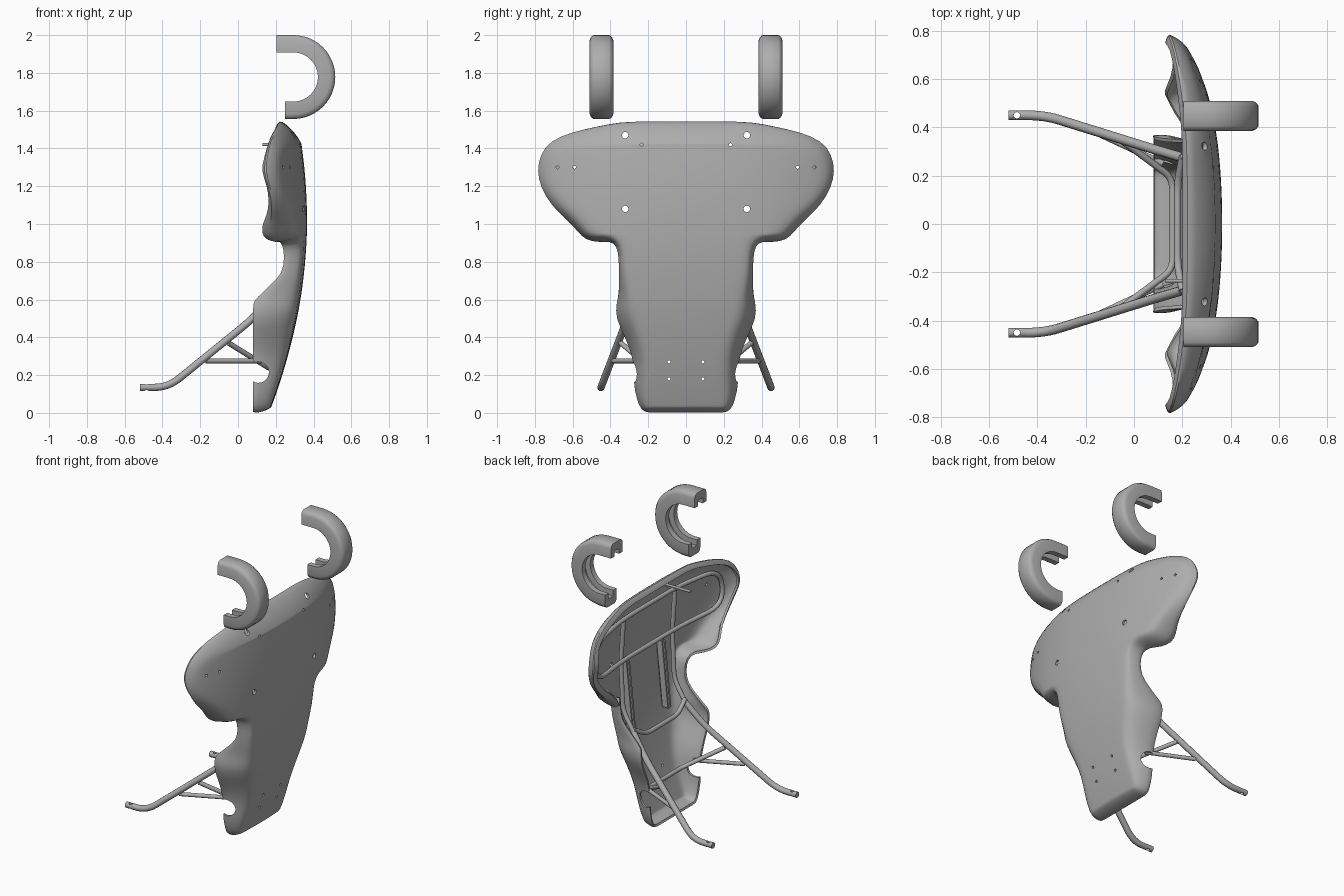
import bpy, bmesh, math
from mathutils import Vector, Matrix

cube = bpy.data.objects.get("Cube")
if cube:
    bpy.data.objects.remove(cube, do_unlink=True)

grey = bpy.data.materials.new("plain_grey")
grey.use_nodes = True
tone = (0.42, 0.42, 0.42, 1)
grey.diffuse_color = tone
grey.node_tree.nodes["Principled BSDF"].inputs["Base Color"].default_value = tone


def select_only(ob):
    bpy.ops.object.select_all(action='DESELECT')
    ob.select_set(True)
    bpy.context.view_layer.objects.active = ob


def finish(ob, angle=35):
    select_only(ob)
    if not ob.data.materials:
        ob.data.materials.append(grey)
    bpy.ops.object.shade_smooth_by_angle(angle=math.radians(angle))


def mesh_object(name, bm):
    me = bpy.data.meshes.new(name)
    bm.to_mesh(me)
    bm.free()
    ob = bpy.data.objects.new(name, me)
    bpy.context.collection.objects.link(ob)
    return ob


def apply_modifier(ob, kind, **settings):
    select_only(ob)
    mod = ob.modifiers.new(kind.lower(), kind)
    for key, value in settings.items():
        setattr(mod, key, value)
    bpy.ops.object.modifier_apply(modifier=mod.name)


def cut(ob, rods):
    """Subtract cylinders given as (centre, axis, radius, length)."""
    bm = bmesh.new()
    for centre, axis, radius, length in rods:
        turn = Vector((0, 0, 1)).rotation_difference(Vector(axis)).to_matrix().to_4x4()
        bmesh.ops.create_cone(bm, cap_ends=True, segments=20, radius1=radius, radius2=radius,
                              depth=length, matrix=Matrix.Translation(centre) @ turn)
    cutter = mesh_object("hole_cutter", bm)
    cutter.hide_render = True
    apply_modifier(ob, 'BOOLEAN', operation='DIFFERENCE', object=cutter, solver='EXACT')
    bpy.data.objects.remove(cutter, do_unlink=True)


def face_x(y, z):
    """Outer face of the domed backrest."""
    return 0.366 - 0.19 * (z - 1.03) ** 2 - 0.14 * y ** 2 - 0.2 * y ** 4


# Backrest shell: half outline as (y, z, x of the rear rim, width of the rounded border)
outline = [(.2, 0, .08, .03), (.24, .01, .08, .035), (.265, .08, .08, .05), (.282, .16, .08, .07),
           (.275, .27, .08, .07), (.32, .39, .08, .08), (.378, .5, .08, .09),
           (.37, .585, .078, .07), (.362, .61, .1, .06), (.356, .67, .165, .045), (.356, .74, .238, .035),
           (.358, .82, .245, .035), (.368, .885, .24, .035), (.4, .905, .21, .035),
           (.46, .9, .165, .04), (.535, .91, .135, .045), (.575, .955, .12, .05), (.635, 1.02, .155, .055),
           (.715, 1.09, .165, .06), (.775, 1.19, .155, .06), (.795, 1.28, .12, .06),
           (.778, 1.37, .14, .065), (.725, 1.447, .155, .07), (.6, 1.498, .175, .09),
           (.47, 1.525, .19, .11), (.35, 1.552, .2, .14), (.2, 1.553, .2, .15)]
# Border rings: share of the border width, share of the depth
RINGS = ((0, .16), (.17, .48), (.5, .83), (1, 1))


def shell_rings():
    rings = [[] for _ in range(len(RINGS) + 1)]
    last = len(outline) - 1
    for i, (y, z, rim, reach) in enumerate(outline):
        before = outline[i - 1] if i else (-y, z)
        after = outline[i + 1] if i < last else (-y, z)
        along = Vector((after[0] - before[0], after[1] - before[1])).normalized()
        lip = .006 + .034 * min(1, max(0, (z - .89) / .05))
        steps = [(lip, 0)] + [(reach * k, d) for k, d in RINGS]
        for ring, (inset, d) in zip(rings, steps):
            py, pz = y - along.y * inset, z + along.x * inset
            if d == 1 and ring:
                pz = max(pz, ring[-1][1] + .004)
            ring.append((py, pz, rim, d))
    return rings


def build_shell():
    bm = bmesh.new()

    def vert(p, t=1):
        y, z, rim, d = p
        return bm.verts.new((rim + (face_x(y * t, z) - rim) * d, y * t, z))

    def patch(rows):
        for a, b in zip(rows, rows[1:]):
            for j in range(len(a) - 1):
                bm.faces.new((a[j], a[j + 1], b[j + 1], b[j]))

    rings = shell_rings()
    # Centre panel with bottom and top lips
    centre = [r[0] for r in rings[:-1]] + rings[-1] + [r[-1] for r in rings[-2::-1]]
    steps = [j / 5 for j in range(-5, 6)]
    patch([[vert(p, t) for t in steps] for p in centre])
    # Side walls
    for side in (1, -1):
        patch([[vert(p, side) for p in ring] for ring in rings])
    bmesh.ops.remove_doubles(bm, verts=bm.verts, dist=1e-4)
    bmesh.ops.recalc_face_normals(bm, faces=bm.faces)
    if sum(f.normal.x * f.calc_area() for f in bm.faces if f.calc_center_median().x > .25) < 0:
        bmesh.ops.reverse_faces(bm, faces=bm.faces)
    return mesh_object("backrest_shell", bm)


shell = build_shell()
apply_modifier(shell, 'SUBSURF', levels=1)
apply_modifier(shell, 'SOLIDIFY', thickness=.014, offset=-1)

# Bolt holes and side notches
holes = [(.322, 1.47, .017), (.322, 1.08, .017), (.235, 1.42, .008), (.59, 1.3, .008),
         (.68, 1.3, .008), (.09, .27, .008), (.09, .18, .008)]
rods = [((.28, s * y, z), (1, 0, 0), r, .3) for y, z, r in holes for s in (1, -1)]
rods += [((.108, s * .28, .215), (0, 1, 0), .056, .2) for s in (1, -1)]
cut(shell, rods)
finish(shell)


def tube(name, points, radius=.017, bend=.06, closed=False):
    """Round tube along a path with filleted corners."""
    pts = [Vector(p) for p in points]
    n = len(pts)
    path = []
    for i, p in enumerate(pts):
        if not closed and i in (0, n - 1):
            path.append(p)
            continue
        ends = []
        for q in (pts[i - 1], pts[(i + 1) % n]):
            ends.append(p + (q - p).normalized() * min(bend, (q - p).length * .48))
        for k in range(7):
            t = k / 6
            path.append(ends[0] * (1 - t) ** 2 + p * 2 * t * (1 - t) + ends[1] * t * t)
    cu = bpy.data.curves.new(name, 'CURVE')
    cu.dimensions = '3D'
    cu.bevel_depth = radius
    cu.bevel_resolution = 3
    cu.use_fill_caps = True
    sp = cu.splines.new('POLY')
    sp.points.add(len(path) - 1)
    for target, p in zip(sp.points, path):
        target.co = (*p, 1)
    sp.use_cyclic_u = closed
    ob = bpy.data.objects.new(name, cu)
    bpy.context.collection.objects.link(ob)
    select_only(ob)
    bpy.ops.object.convert(target='MESH')
    finish(ob, 45)
    return ob


def across(half):
    """Complete a path by mirroring it over y."""
    return half + [(x, -y, z) for x, y, z in reversed(half)]


# Frame tubes
tube("upper_hoop", across([(.27, .3, 1.395), (.21, .67, 1.39), (.2, .69, 1.14), (.26, .3, 1.125)]),
     .015, .14, closed=True)
tube("upper_crossbar", across([(.2, .275, .66), (.18, .17, .6)]), .015, .05)
tube("lower_crossbar", across([(-.05, .345, .37), (.16, .19, .24)]), .014, .05)


def collar(name, y0):
    """Open C-shaped cushion with a channel on its inner face."""
    half = [(.13, .025), (.13, .0625), (.195, .0625), (.212, .056), (.222, .042)]
    profile = [(.168, .025)] + half + [(r, -y) for r, y in reversed(half)] + [(.168, -.025)]
    arc = [math.pi * (.5 - k / 24) for k in range(25)]
    stations = [(.205, arc[0])] + [(.293, a) for a in arc] + [(.25, arc[-1])]
    bm = bmesh.new()
    loops = [[bm.verts.new((x + r * math.cos(a), y0 + y, 1.778 + r * math.sin(a)))
              for r, y in profile] for x, a in stations]
    n = len(profile)
    for a, b in zip(loops, loops[1:]):
        for j in range(n):
            bm.faces.new((a[j], a[(j + 1) % n], b[(j + 1) % n], b[j]))
    bm.faces.new(loops[0])
    bm.faces.new(loops[-1])
    bmesh.ops.recalc_face_normals(bm, faces=bm.faces)
    finish(mesh_object(name, bm), 40)


def rail(name, y):
    """Raised stiffener behind the centre panel."""
    bm = bmesh.new()
    bmesh.ops.create_cube(bm, size=1, matrix=Matrix.Translation((.3, y, .84))
                          @ Matrix.Rotation(.1, 4, 'Y') @ Matrix.Diagonal((.06, .035, .46, 1)))
    bmesh.ops.bevel(bm, geom=bm.edges[:], offset=.01, segments=2, affect='EDGES')
    finish(mesh_object(name, bm))


# Paired parts
for side, s in (("left", 1), ("right", -1)):
    leg = tube(side + "_leg", [(-.52, s * .45, .135), (-.37, s * .45, .135),
                               (.08, s * .31, .5), (.2, s * .275, .64)], .02, .08)
    cut(leg, [((-.485, s * .45, .135), (0, 0, 1), .013, .1)])
    finish(leg, 45)
    tube(side + "_brace", [(-.17, s * .385, .275), (.12, s * .25, .275)], .013)
    tube(side + "_upright", [(.195, s * .275, .635), (.28, s * .275, .77), (.295, s * .275, 1.1),
                             (.275, s * .275, 1.39)], .015)
    rail(side + "_rail", s * .19)
    collar(side + "_collar", s * .4475)
